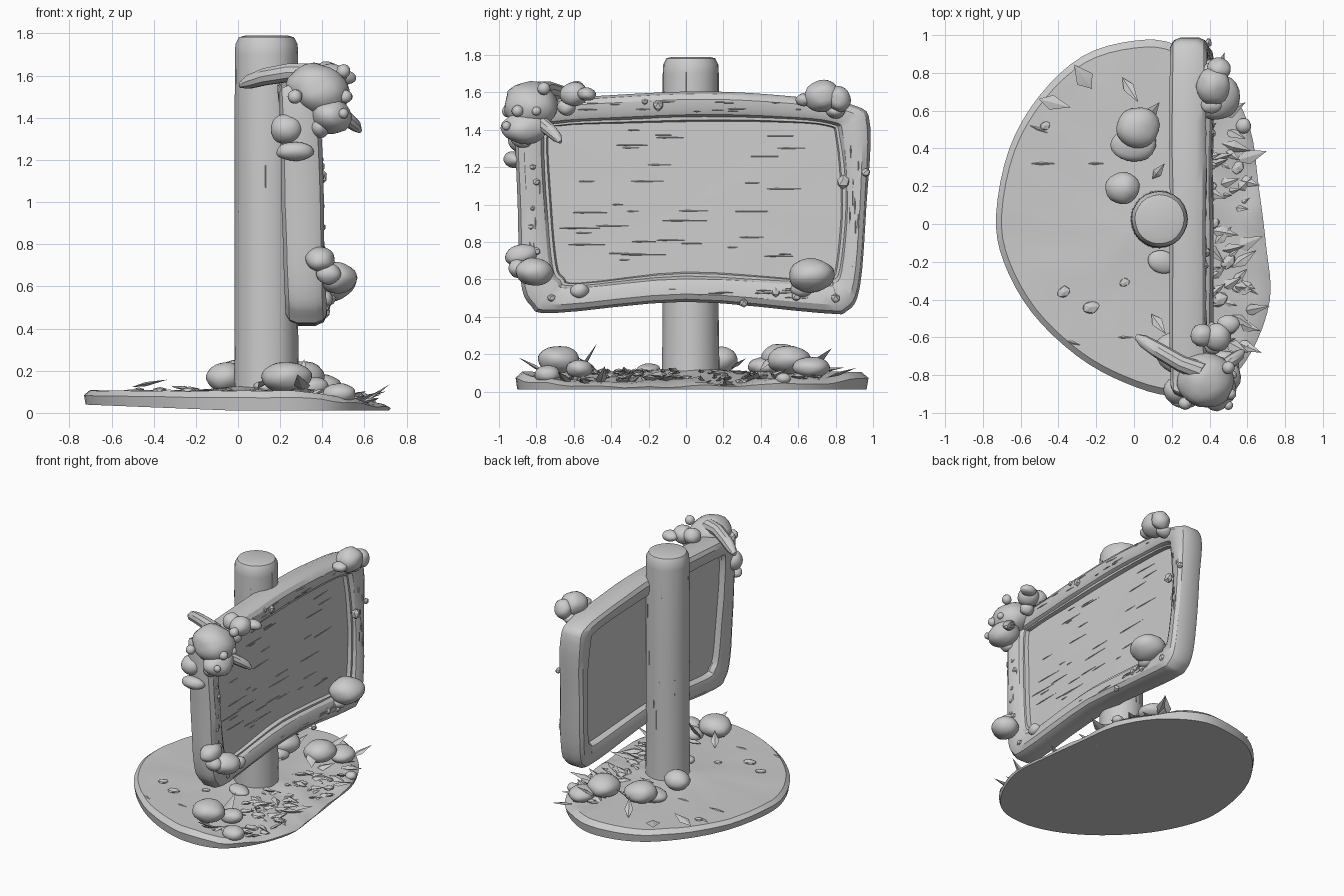
import bpy, bmesh, math, random
from mathutils import Vector, Matrix, Euler, noise

if "Cube" in bpy.data.objects:
    bpy.data.objects.remove(bpy.data.objects["Cube"])

random.seed(4)


def finish(name, bm, angle=32):
    bmesh.ops.recalc_face_normals(bm, faces=bm.faces)
    me = bpy.data.meshes.new(name)
    bm.to_mesh(me)
    bm.free()
    ob = bpy.data.objects.new(name, me)
    bpy.context.collection.objects.link(ob)
    bpy.ops.object.select_all(action='DESELECT')
    ob.select_set(True)
    bpy.context.view_layer.objects.active = ob
    bpy.ops.object.shade_smooth_by_angle(angle=math.radians(angle))
    return ob


def spline(pts, n):
    """Closed smooth curve through 2D points, n steps per span."""
    out, k = [], len(pts)
    for i in range(k):
        a, b, c, d = (Vector(pts[(i + j) % k]) for j in (-1, 0, 1, 2))
        for s in range(n):
            t = s / n
            out.append(0.5 * (2 * b + (c - a) * t + (2 * a - 5 * b + 4 * c - d) * t * t
                              + (3 * b - a - 3 * c + d) * t ** 3))
    return out


def skin(bm, rings, close=False):
    pairs = list(zip(rings, rings[1:])) + ([(rings[-1], rings[0])] if close else [])
    for a, b in pairs:
        for i in range(len(a)):
            j = (i + 1) % len(a)
            bm.faces.new((a[i], a[j], b[j], b[i]))


def blob(bm, loc, size, rot=(0, 0, 0), sub=3, rough=0.08):
    """Lumpy stone: noisy sphere with half-sizes."""
    m = Matrix.LocRotScale(Vector(loc), Euler(rot), Vector(size))
    vs = bmesh.ops.create_icosphere(bm, subdivisions=sub, radius=1)['verts']
    off = Vector(loc) * 7
    for v in vs:
        v.co = m @ (v.co * (1 + rough * noise.noise(v.co * 1.4 + off)))


def shard(bm, loc, size, rot=(0, 0, 0), skew=0.2):
    """Pointed flat sliver, long along local x."""
    m = Matrix.LocRotScale(Vector(loc), Euler(rot), Vector(size))
    co = [(-1, 0, 0), (1, 0, 0), (-skew, 1, 0), (-skew, -1, 0), (-skew, 0, 1), (-skew, 0, -1)]
    v = [bm.verts.new(m @ Vector(c)) for c in co]
    for e in (0, 1):
        for a, b in ((2, 4), (4, 3), (3, 5), (5, 2)):
            bm.faces.new((v[e], v[a], v[b]))


# Ground slab: thick rounded back, thin ragged front lip
def ground_z(x, y):
    z = 0.105 if x < 0.25 else 0.105 - 0.15 * (x - 0.25)
    z += 0.025 * math.exp(-((x - 0.1) ** 2 + y * y) / 0.05)
    ragged = min(1, max(0, (x - 0.25) * 5))
    return z + (0.006 + 0.022 * ragged) * noise.noise(Vector((x * 6, y * 6, 2)))


rim = [(-.73, .05), (-.66, .4), (-.5, .68), (-.27, .89), (0, .97), (.22, .95), (.46, .78),
       (.61, .52), (.66, .2), (.7, -.12), (.72, -.4), (.62, -.68), (.45, -.87), (.2, -.91),
       (-.05, -.84), (-.3, -.7), (-.54, -.47), (-.69, -.2)]
rim = spline(rim, 4)
bm = bmesh.new()
rings = []
for f in (.05, .2, .35, .5, .65, .8, .9, .96):
    rings.append([bm.verts.new((p.x * f, p.y * f, ground_z(p.x * f, p.y * f))) for p in rim])
bot = lambda x: max(0.0, 0.012 - 0.04 * min(0, x + 0.05))
rings.append([bm.verts.new((p.x, p.y, .35 * bot(p.x) + .65 * ground_z(p.x, p.y))) for p in rim])
rings.append([bm.verts.new((p.x * .99, p.y * .99, bot(p.x))) for p in rim])
skin(bm, rings)
bm.faces.new(rings[0])
bm.faces.new(rings[-1])
finish("ground_slab", bm)

# Post with rounded top
bm = bmesh.new()
rings = []
for r, z in ((.155, .03), (.15, .4), (.15, 1.1), (.15, 1.7), (.147, 1.75), (.13, 1.782), (.10, 1.79)):
    ring = []
    for i in range(24):
        a = i * math.tau / 24
        q = r * (1 + .02 * noise.noise(Vector((math.cos(a) * 2, math.sin(a) * 2, z * .5))))
        ring.append(bm.verts.new((.135 + q * math.cos(a), .025 + q * math.sin(a), z)))
    rings.append(ring)
skin(bm, rings)
bm.faces.new(rings[0])
bm.faces.new(rings[-1])
finish("post", bm)

# Sign frame: rounded section swept between outer and inner outlines (y, z)
outer = [(-.91, 1.5), (-.82, 1.55), (-.4, 1.585), (.1, 1.605), (.55, 1.58), (.9, 1.53), (.985, 1.42),
         (.965, 1.0), (.93, .56), (.86, .43), (.72, .42), (.0, .48), (-.7, .42), (-.83, .46),
         (-.885, .6), (-.9, 1.0)]
inner = [(-.755, 1.38), (-.69, 1.43), (-.35, 1.45), (.1, 1.465), (.5, 1.455), (.77, 1.43), (.82, 1.36),
         (.85, 1.0), (.82, .66), (.78, .6), (.7, .585), (.0, .62), (-.58, .57), (-.67, .6),
         (-.71, .68), (-.74, 1.0)]
outer, inner = spline(outer, 4), spline(inner, 4)
lean = lambda z: 0.035 * (1.0 - z)
section = [(.0, .26), (.0, .35), (.1, .385), (.3, .403), (.65, .4), (.88, .385), (1, .355),
           (1, .25), (.9, .222), (.65, .21), (.3, .208), (.1, .225)]
bm = bmesh.new()
rings = []
for o, i in zip(outer, inner):
    ring = []
    for t, x in section:
        p = o.lerp(i, t)
        x += .008 * noise.noise(Vector((x * 9, p.x * 4, p.y * 4)))
        ring.append(bm.verts.new((x + lean(p.y), p.x, p.y)))
    rings.append(ring)
skin(bm, rings, True)
finish("sign_frame", bm)

# Board panel, with a raised inner bead in front
bm = bmesh.new()
edge = [i.lerp(o, .2) for o, i in zip(outer, inner)]
mid = Vector((.05, 1.02))
rings = []
for x, fs in ((.335, (.05, .35, .7, 1)), (.262, (1, .7, .35, .05))):
    for f in fs:
        ps = [mid.lerp(p, f) for p in edge]
        rings.append([bm.verts.new((x + lean(p.y) + .005 * noise.noise(Vector((x, p.x * 3, p.y * 5))),
                                    p.x, p.y)) for p in ps])
skin(bm, rings)
bm.faces.new(rings[0])
bm.faces.new(rings[-1])
finish("board_panel", bm)
bm = bmesh.new()
rings = []
for p in inner:
    d = (mid - p).normalized()
    rings.append([bm.verts.new((x + lean(p.y), *(p + d * s)))
                  for s, x in ((-.01, .33), (-.01, .362), (.012, .362), (.022, .33))])
skin(bm, rings, True)
finish("inner_bead", bm)

# Wood grain: thin slivers on panel, frame rails and post
bm = bmesh.new()
for _ in range(34):
    y, z = random.uniform(-.58, .65), random.uniform(.66, 1.4)
    shard(bm, (.338 + lean(z), y, z), (random.uniform(.03, .13), .004, .004),
          (0, 0, math.pi / 2 + random.uniform(-.03, .03)), .5)
for i in range(30):
    y, z = random.uniform(-.65, .7), (.525, 1.525)[i % 2] + random.uniform(-.03, .03)
    shard(bm, (.4 + lean(z), y, z), (random.uniform(.02, .07), .005, .004), (0, 0, math.pi / 2))
for i in range(20):
    y, z = (-.81, .9)[i % 2] + random.uniform(-.03, .03), random.uniform(.65, 1.35)
    shard(bm, (.4 + lean(z), y, z), (random.uniform(.02, .06), .004, .005), (0, math.pi / 2, 0))
for _ in range(22):
    a, z = random.uniform(0, math.tau), random.uniform(.25, 1.65)
    shard(bm, (.135 + .149 * math.cos(a), .025 + .149 * math.sin(a), z),
          (random.uniform(.03, .1), .003, .003), (0, math.pi / 2, 0))
finish("wood_grain", bm, 10)

# Horned head ornament on the upper corner
bm = bmesh.new()
blob(bm, (.38, -.83, 1.53), (.15, .145, .125), (0, .4, 0), 3, .1)
blob(bm, (.44, -.86, 1.41), (.10, .125, .085), (0, .3, 0), 3, .1)
for loc, r in (((.27, -.95, 1.5), .035), ((.51, -.9, 1.5), .032), ((.5, -.76, 1.62), .035),
               ((.5, -.96, 1.42), .025), ((.52, -.8, 1.5), .025)):
    blob(bm, loc, (r, r, r), (0, 0, 0), 2)
finish("corner_head", bm)
bm = bmesh.new()
for path in (((.36, -.78, 1.61, .05), (.25, -.74, 1.615, .045), (.13, -.67, 1.595, .042),
              (.05, -.62, 1.57, .034), (.01, -.595, 1.555, .014)),
             ((.44, -.79, 1.45, .04), (.51, -.73, 1.40, .036), (.56, -.69, 1.36, .028), (.58, -.67, 1.335, .01))):
    axis = (Vector(path[-1][:3]) - Vector(path[0][:3])).normalized()
    u = axis.cross(Vector((0, 0, 1))).normalized()
    w = axis.cross(u)
    rings = [[bm.verts.new(Vector(p[:3]) + p[3] * (u * math.cos(k * math.pi / 5) + w * math.sin(k * math.pi / 5)))
              for k in range(10)] for p in path]
    skin(bm, rings)
    bm.faces.new(rings[0])
    bm.faces.new(rings[-1])
finish("head_horns", bm)

# Rounded stones clustered on the frame corners
bm = bmesh.new()
for loc, size in (
        ((.44, -.6, 1.59), (.075, .075, .065)), ((.5, -.53, 1.59), (.06, .05, .035)),
        ((.36, -.59, 1.6), (.06, .06, .06)), ((.42, -.64, 1.52), (.05, .05, .045)),
        ((.23, -.88, 1.345), (.078, .07, .072)), ((.27, -.92, 1.24), (.09, .055, .045)),
        ((.39, -.88, 1.35), (.045, .06, .045)), ((.39, -.88, .73), (.07, .09, .058)),
        ((.47, -.81, .64), (.092, .1, .075)), ((.43, -.9, .66), (.06, .05, .05)),
        ((.41, -.57, .54), (.04, .05, .04)), ((.44, .67, .62), (.12, .125, .09)),
        ((.41, .62, .55), (.06, .06, .045)), ((.42, .73, 1.58), (.09, .1, .085)),
        ((.45, .82, 1.565), (.065, .06, .07)), ((.41, .63, 1.56), (.055, .045, .035)),
        ((.4, .8, 1.5), (.06, .05, .04))):
    blob(bm, loc, size, (random.uniform(-.2, .2), 0, 0))
finish("frame_stones", bm)

# Pebbles stuck on the frame
bm = bmesh.new()
for y, z, r in ((-.15, 1.53, .03), (.84, 1.12, .036), (.96, 1.17, .025), (-.82, .98, .016), (-.8, 1.12, .022),
                (-.83, .88, .018), (-.8, .75, .025), (-.56, .53, .028), (.31, .475, .025), (.48, .53, .024),
                (.8, .5, .028), (.59, .51, .03), (-.72, .5, .022), (-.82, 1.2, .02), (-.22, 1.55, .018)):
    blob(bm, (.4 + lean(z), y, z), (r * .8, r, r), (0, 0, 0), 1, .3)
finish("frame_pebbles", bm, 20)

# Boulders on the ground
bm = bmesh.new()
for loc, size in (((.02, .51, .18), (.115, .11, .075)), ((.0, .42, .135), (.12, .09, .05)),
                  ((-.06, .19, .17), (.09, .085, .07)), ((.23, -.68, .17), (.12, .11, .075)),
                  ((.35, -.57, .12), (.08, .07, .05)), ((.3, .55, .17), (.11, .12, .075)),
                  ((.4, .67, .13), (.09, .1, .055)), ((.48, -.74, .09), (.08, .07, .05)),
                  ((.58, .52, .07), (.04, .04, .03)), ((.15, -.2, .12), (.08, .06, .03))):
    blob(bm, loc, size, (0, random.uniform(-.15, .15), random.uniform(-.3, .3)))
finish("boulders", bm)

# Upright leaves: position, length, width, heading, lift
bm = bmesh.new()
for x, y, z, l, w, h, up in (
        (-.42, .64, .14, .09, .04, -.25, .2), (-.02, .71, .15, .09, .03, -1.0, .5),
        (.13, -.53, .15, .075, .03, -.95, .5), (.1, .6, .18, .07, .03, .9, .6), (-.27, .78, .12, .08, .05, 2.2, .1),
        (.13, .28, .15, .06, .025, .9, .5), (.3, -.53, .17, .1, .045, 1.3, 1.0), (.3, -.82, .14, .09, .04, -1.8, .5),
        (.33, .72, .18, .09, .045, .9, .6), (.3, .45, .17, .09, .04, 2.2, .7), (.45, .83, .1, .09, .03, 1.2, .3),
        (.62, .36, .08, .09, .04, .3, .25), (.64, -.45, .08, .1, .03, .2, .6), (.6, -.65, .07, .09, .03, -.4, .4),
        (.6, -.1, .07, .09, .04, .4, .2)):
    shard(bm, (x, y, z), (l, w, .01), (0, -up, h))
finish("leaves", bm, 15)

# Litter of shards and pebbles over the front lip, a few behind
bm = bmesh.new()
for i in range(85):
    x, y = random.uniform(.28, .62), random.uniform(-.78, .72)
    if x > .64 - .35 * max(0, y - .3):
        continue
    s = random.uniform(.03, .085)
    rot = (random.uniform(-.4, .4), random.uniform(-.45, .1), random.uniform(-.8, .8))
    shard(bm, (x, y, ground_z(x, y) + .008), (s, s * .42, s * .22), rot)
for x, y, s in ((-.37, -.36, .04), (-.05, -.31, .03), (-.23, -.44, .045), (-.47, .52, .03), (.4, .2, .04),
                (.5, -.2, .045), (.45, -.4, .05), (.42, 0, .035), (.55, .3, .04), (.5, -.55, .05), (.35, .35, .04)):
    blob(bm, (x, y, ground_z(x, y) + .003), (s * 1.1, s * .8, s * .4), (0, 0, random.random()), 1, .3)
for x, y, l, h in ((-.48, .32, .07, 0), (-.2, .32, .05, 0), (-.5, .5, .06, -.4), (-.32, -.63, .04, -.3), (-.05, -.6, .05, 0)):
    shard(bm, (x, y, ground_z(x, y)), (l, .008, .007), (0, 0, h))
finish("ground_litter", bm, 15)
